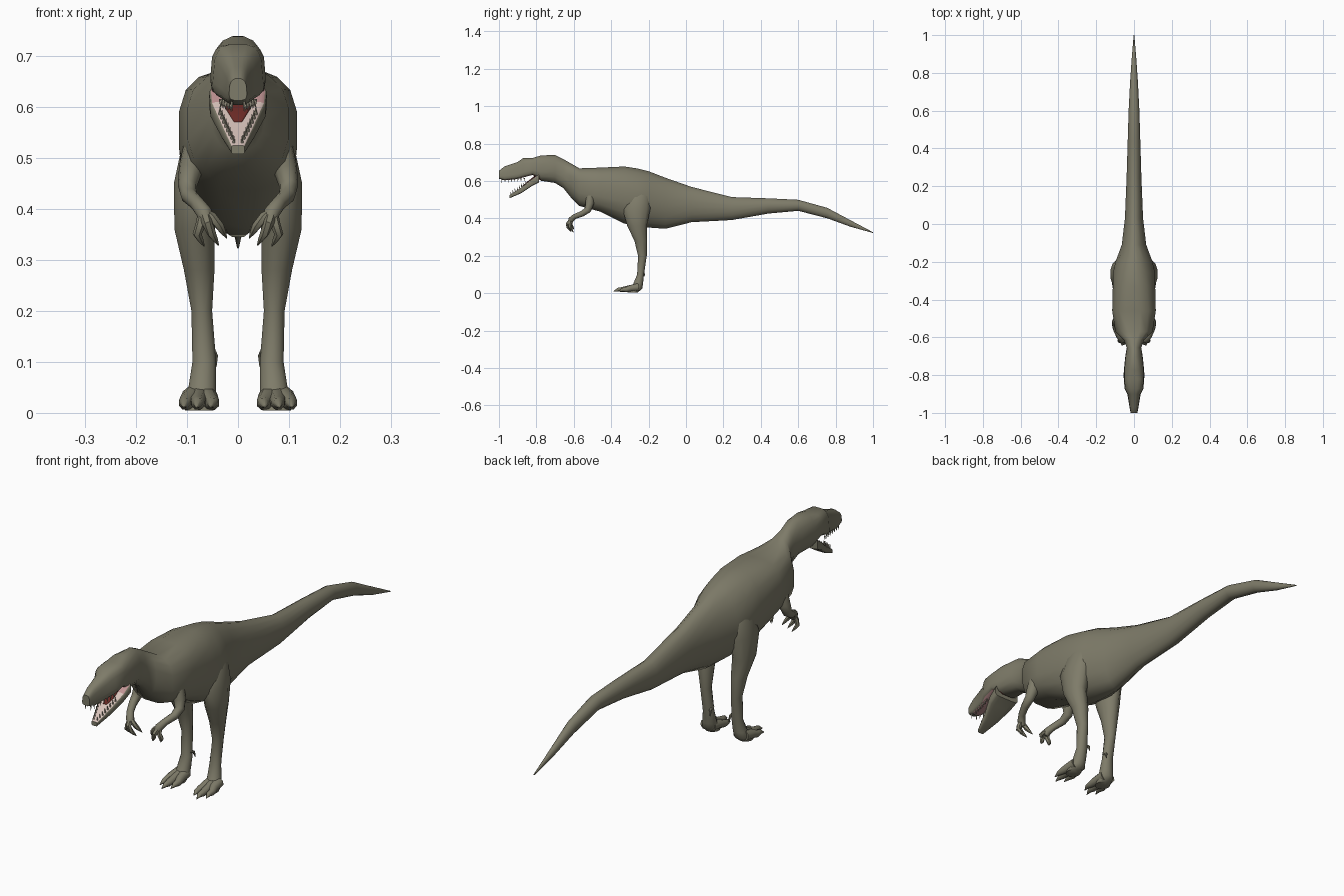
import bpy, bmesh
from math import cos, sin, pi, radians, copysign
from mathutils import Vector

cube = bpy.data.objects.get("Cube")
if cube:
    bpy.data.objects.remove(cube)


def material(name, rgb):
    m = bpy.data.materials.new(name)
    m.use_nodes = True
    m.diffuse_color = (*rgb, 1)
    bsdf = m.node_tree.nodes["Principled BSDF"]
    bsdf.inputs["Base Color"].default_value = (*rgb, 1)
    bsdf.inputs["Roughness"].default_value = 0.9
    return m


HIDE = material("olive hide", (0.21, 0.2, 0.142))
PALE = material("pale gum", (0.68, 0.54, 0.49))
PINK = material("cheek pink", (0.52, 0.29, 0.29))
RED = material("throat red", (0.14, 0.022, 0.018))
TOOTH = material("tooth", (0.36, 0.33, 0.25))


def power(v, p):
    return copysign(abs(v) ** p, v)


def angles(n):
    return [2 * pi * (i + 0.5) / n for i in range(n)]


def upright_ring(y, top, bottom, width, p, taper=0, n=16):
    """Rounded cross-section facing along the body; taper narrows its top."""
    mid, half = (top + bottom) / 2, (top - bottom) / 2
    return [Vector((width * power(cos(a), p) * (1 - taper * sin(a)), y, mid + half * power(sin(a), p)))
            for a in angles(n)]


def flat_ring(z, x, y, rx, ry, n=12):
    """Level cross-section for a leg."""
    return [Vector((x + rx * cos(a), y + ry * sin(a), z)) for a in angles(n)]


def tube_rings(points, n=8):
    """Round cross-sections that follow a path of (x, y, z, radius)."""
    path = [Vector(p[:3]) for p in points]
    rings = []
    for i, p in enumerate(points):
        along = path[min(i + 1, len(path) - 1)] - path[max(i - 1, 0)]
        side = along.cross(Vector((1, 0.1, 0.1))).normalized()
        up = along.cross(side).normalized()
        rings.append([path[i] + p[3] * (side * cos(a) + up * sin(a)) for a in angles(n)])
    return rings


def skin(name, lofts, mirror=False, mats=(HIDE,), rule=None, angle=50):
    """Join rings into closed tapering shapes, all in one object."""
    bm = bmesh.new()
    for rings in lofts:
        loops = [[bm.verts.new(v) for v in ring] for ring in rings]
        n = len(loops[0])
        for a, b in zip(loops, loops[1:]):
            for i in range(n):
                j = (i + 1) % n
                bm.faces.new((a[i], a[j], b[j], b[i]))
        bm.faces.new(loops[0])
        bm.faces.new(loops[-1])
    bmesh.ops.recalc_face_normals(bm, faces=bm.faces[:])
    if rule:
        for f in bm.faces:
            f.material_index = rule(f.normal, f.calc_center_median())
    mesh = bpy.data.meshes.new(name)
    bm.to_mesh(mesh)
    bm.free()
    for m in mats:
        mesh.materials.append(m)
    ob = bpy.data.objects.new(name, mesh)
    bpy.context.collection.objects.link(ob)
    if mirror:
        ob.modifiers.new("Mirror", "MIRROR").use_axis[0] = True
    bpy.ops.object.select_all(action="DESELECT")
    ob.select_set(True)
    bpy.context.view_layer.objects.active = ob
    bpy.ops.object.shade_smooth_by_angle(angle=radians(angle))


# Body from snout to tail: y, top, bottom, half width, squareness, taper
BODY = [
    (-1.0, .655, .612, .017, .6, .2), (-.97, .678, .603, .023, .6, .25),
    (-.9, .702, .61, .034, .55, .25), (-.872, .722, .618, .048, .5, .22),
    (-.82, .723, .632, .053, .5, .17), (-.775, .738, .60, .053, .75, .15),
    (-.7, .74, .588, .046, 1, .1), (-.655, .718, .56, .039, .95, 0),
    (-.615, .695, .51, .055, .85, 0), (-.57, .669, .465, .1, .72, 0),
    (-.46, .673, .435, .117, .72, 0), (-.33, .68, .37, .114, .85, 0),
    (-.26, .67, .355, .114, 1, 0), (-.2, .655, .348, .1, 1, 0),
    (-.11, .62, .342, .066, 1.05, 0), (.03, .57, .378, .049, 1, 0),
    (.245, .515, .39, .04, 1, 0), (.44, .508, .425, .034, 1, 0),
    (.6, .5, .44, .029, 1, 0), (.755, .457, .40, .021, 1, 0),
    (.88, .39, .355, .012, 1, 0), (1.0, .326, .322, .002, 1, 0),
]


def palate_rule(n, c):
    if n.z > -.6 or abs(n.x) > .4 or not -.98 < c.y < -.78:
        return 0
    return 1 if c.y < -.82 else 2


skin("body", [[upright_ring(*r) for r in BODY]], mats=(HIDE, PINK, RED), rule=palate_rule)

# Lower jaw, with the lining of the mouth on its upper side
JAW = [(-.945, .524, .507, .013, .35), (-.88, .566, .535, .033, .35),
       (-.825, .61, .572, .054, .35), (-.785, .638, .592, .057, .35)]


def jaw_rule(n, c):
    if n.z < .4 or abs(n.x) > .45:
        return 0
    return 1 if c.y < -.84 else 2


skin("lower_jaw", [[upright_ring(*r) for r in JAW]], mats=(HIDE, PALE, PINK), rule=jaw_rule)
skin("throat", [[upright_ring(-.875, .574, .568, .008, .6), upright_ring(-.845, .6, .593, .024, .6),
                 upright_ring(-.80, .634, .627, .026, .6)]], mats=(RED,))

# Teeth along both jaws
teeth = []
for i in range(8):
    t = i / 7
    x, y, z = .008 + .027 * t, -.935 + .08 * t, .526 + .058 * t
    teeth.append(tube_rings([(x, y, z, .0035), (x, y - .003, z + .018, .0005)], 5))
    x, y = .012 + .022 * t, -.985 + .12 * t
    teeth.append(tube_rings([(x, y, .615, .004), (x, y, .589 + .01 * t, .0005)], 5))
skin("teeth", teeth, mirror=True, mats=(TOOTH,))

# Hind legs: z, x, y, half width, half depth
LEG = [(.58, .05, -.25, .03, .045), (.52, .068, -.255, .044, .068),
       (.45, .083, -.265, .044, .077), (.36, .085, -.262, .041, .054),
       (.28, .076, -.242, .031, .035), (.2, .071, -.233, .021, .024),
       (.1, .066, -.243, .024, .019), (.05, .07, -.256, .028, .027),
       (.025, .074, -.266, .031, .033), (.005, .076, -.285, .029, .03)]
skin("legs", [[flat_ring(*r) for r in LEG]], mirror=True)

# Three toes and a small rear claw on each foot
toes = []
for x, y in ((.05, -.345), (.078, -.365), (.103, -.34)):
    root = .074 + (x - .074) * .5
    toes.append(tube_rings([(root, -.255, .032, .022), ((root + x) / 2, -.30, .026, .018),
                            (x, y + .02, .019, .014), (x, y, .019, .01),
                            (x + .003, y - .022, .01, .001)]))
toes.append(tube_rings([(.05, -.245, .12, .008), (.045, -.226, .112, .006), (.043, -.22, .09, .001)], 6))
skin("toes", toes, mirror=True)

# Arms
skin("arms", [tube_rings([(.078, -.51, .54, .025), (.092, -.515, .48, .024), (.099, -.525, .445, .019),
                          (.096, -.555, .425, .016), (.08, -.595, .41, .014),
                          (.066, -.615, .392, .016), (.06, -.62, .374, .012)], 10)], mirror=True)

# Clawed fingers
fingers = []
for x, y, z in ((.036, -.615, .366), (.052, -.63, .352), (.08, -.618, .35)):
    fingers.append(tube_rings([(.067, -.614, .39, .012), ((.067 + x) / 2, y - .004, z + .018, .01),
                               (x, y, z, .009), (x - .007, y + .008, z - .012, .006),
                               (x - .014, y + .016, z - .024, .001)], 6))
skin("fingers", fingers, mirror=True)
